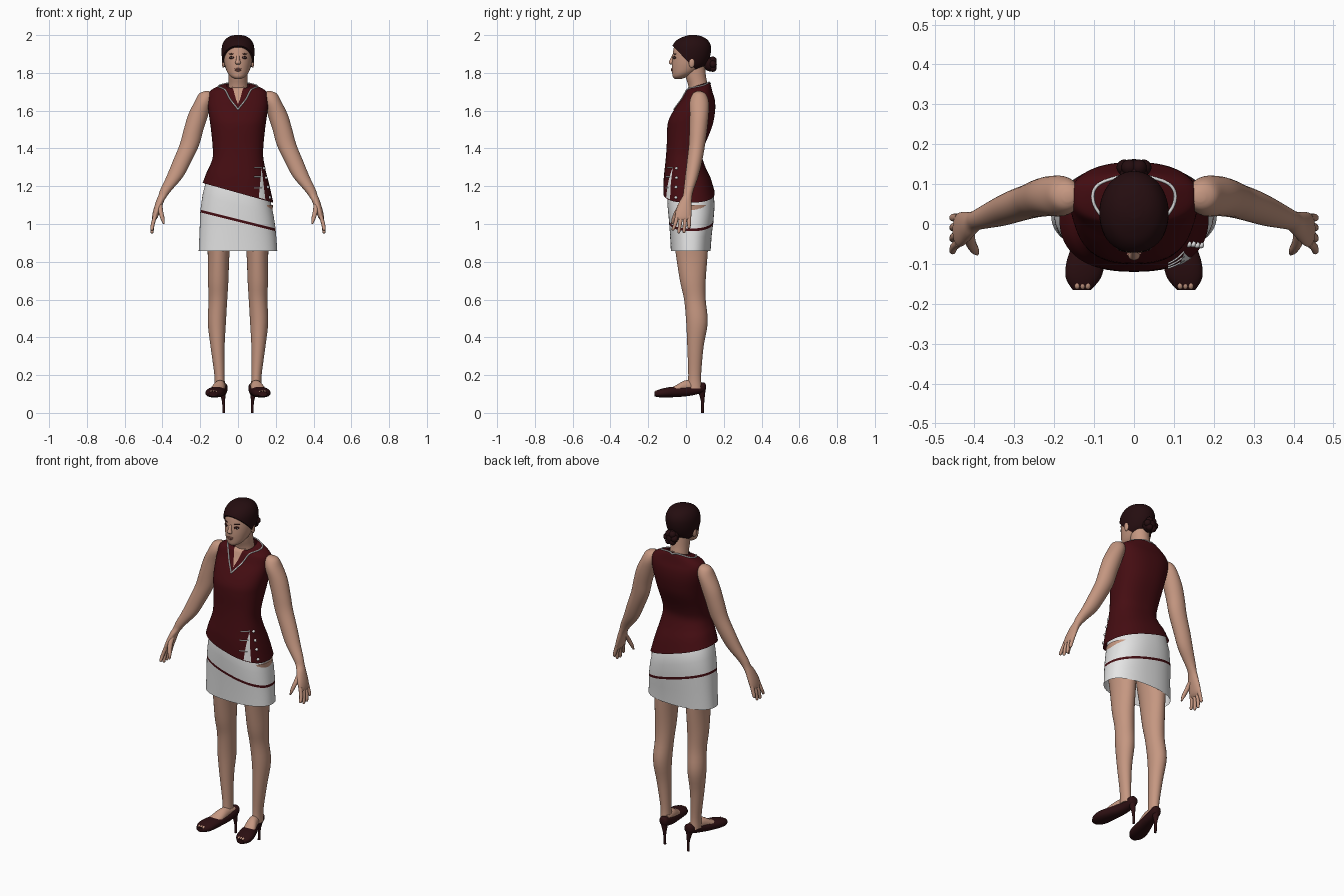
import bpy, bmesh, math
from mathutils import Vector
from mathutils.bvhtree import BVHTree

cube = bpy.data.objects.get("Cube")
if cube:
    bpy.data.objects.remove(cube, do_unlink=True)


def material(name, r, g, b):
    m = bpy.data.materials.new(name)
    m.use_nodes = True
    m.diffuse_color = (r, g, b, 1)
    m.node_tree.nodes["Principled BSDF"].inputs["Base Color"].default_value = (r, g, b, 1)
    return m


SKIN = material("skin", .56, .31, .22)
HAIR = material("dark_hair", .018, .004, .005)
MAROON = material("maroon_cloth", .06, .004, .006)
WHITE = material("white_cloth", .78, .78, .78)
SHOE = material("dark_shoe", .026, .005, .006)
LIP = material("lip", .36, .14, .11)
EYE = material("dark_eye", .03, .008, .007)


def smooth(rows, n):
    """Catmull-Rom interpolation of equal-length tuples."""
    out = []
    for i in range(len(rows) - 1):
        a, b, c, d = (rows[max(0, min(len(rows) - 1, i + k))] for k in (-1, 0, 1, 2))
        for s in range(n):
            t = s / n
            out.append(tuple(
                q + t * ((r - p) + t * ((2 * p - 5 * q + 4 * r - w) + t * (3 * (q - r) + w - p))) / 2
                for p, q, r, w in zip(a, b, c, d)))
    return out + [rows[-1]]


def finish(name, bm, *mats):
    bmesh.ops.recalc_face_normals(bm, faces=bm.faces)
    me = bpy.data.meshes.new(name)
    bm.to_mesh(me)
    bm.free()
    for m in mats:
        me.materials.append(m)
    ob = bpy.data.objects.new(name, me)
    bpy.context.scene.collection.objects.link(ob)
    return ob


def loft_mesh(rows, n=4, axis="Z", seg=32, power=2, cap=True, side=1):
    """Skin rings given as x, y, z, half sizes and optional x and y tilt."""
    rows = smooth([tuple(r) + (0,) * (7 - len(r)) for r in rows], n)
    bm = bmesh.new()
    rings = []
    for cx, cy, cz, rx, ry, tx, ty in rows:
        ring = []
        for k in range(seg):
            a = math.tau * k / seg
            c, s = math.cos(a), math.sin(a)
            u = rx * math.copysign(abs(c) ** (2 / power), c)
            v = ry * math.copysign(abs(s) ** (2 / power), s)
            p = (cx + u, cy + v, cz + tx * u + ty * v) if axis == "Z" else (cx + u, cy, cz + v)
            ring.append(bm.verts.new((p[0] * side, p[1], p[2])))
        rings.append(ring)
    for lo, hi in zip(rings, rings[1:]):
        for k in range(seg):
            j = (k + 1) % seg
            bm.faces.new((lo[k], lo[j], hi[j], hi[k]))
    if cap:
        bm.faces.new(rings[0])
        bm.faces.new(rings[-1])
    return bm


def loft(name, rows, mat, **kw):
    return finish(name, loft_mesh(rows, **kw), mat)


def depth(z, front, back, rx, *tilt):
    """Ring on the centre line from its front and back limits."""
    return (0, (front + back) / 2, z, rx, (back - front) / 2) + tilt


def ball(name, pos, size, mat, turn=0, seg=16):
    bm = bmesh.new()
    bmesh.ops.create_uvsphere(bm, u_segments=seg, v_segments=seg // 2, radius=1)
    bmesh.ops.scale(bm, vec=size, verts=bm.verts)
    ob = finish(name, bm, mat)
    ob.location = pos
    ob.rotation_euler.z = turn
    return ob


def surface(ob):
    me = ob.data
    return BVHTree.FromPolygons([v.co for v in me.vertices], [p.vertices for p in me.polygons])


DOWN, INWARD = Vector((0, 0, -1)), Vector((0, 1, 0))


def project(tree, p, way, lift=.003):
    hit = tree.ray_cast(Vector(p), way)
    if hit[0] is None:
        hit = tree.find_nearest(Vector(p))
    return hit[0] - way * lift, hit[1]


def cord(name, pts, mat, tree, way, r=.004, closed=False):
    cu = bpy.data.curves.new(name, "CURVE")
    cu.dimensions = "3D"
    cu.bevel_depth = r
    cu.bevel_resolution = 2
    sp = cu.splines.new("POLY")
    sp.points.add(len(pts) - 1)
    for q, p in zip(sp.points, pts):
        q.co = (*project(tree, p, way, .001)[0], 1)
    sp.use_cyclic_u = closed
    cu.materials.append(mat)
    bpy.context.scene.collection.objects.link(bpy.data.objects.new(name, cu))


def wedge(name, apex, left, right, mat, tree, way, n=10):
    """Thin triangular plate laid on a surface."""
    apex, left, right = Vector(apex), Vector(left), Vector(right)
    bm = bmesh.new()
    grid = [[bm.verts.new(project(tree, apex.lerp(left.lerp(right, u / n), v / n), way)[0])
             for u in range(n + 1)] for v in range(n + 1)]
    for v in range(n):
        for u in range(n):
            bm.faces.new((grid[v][u], grid[v][u + 1], grid[v + 1][u + 1], grid[v + 1][u]))
    bmesh.ops.remove_doubles(bm, verts=bm.verts, dist=1e-5)
    finish(name, bm, mat)


# Skirt with a slanted stripe
bm = loft_mesh([depth(.858, -.08, .13, .208, 0), depth(.95, -.085, .137, .203, -.1),
                depth(1.012, -.09, .145, .2, -.25), depth(1.026, -.091, .146, .199, -.25),
                depth(1.1, -.098, .152, .188, -.28), depth(1.18, -.1, .143, .17, -.28),
                depth(1.25, -.09, .11, .135, -.28)], n=1, seg=64, power=2.3, cap=False)
for f in bm.faces:
    c = f.calc_center_median()
    f.material_index = int(abs(c.z - 1.019 + .25 * c.x) < .006)
finish("skirt", bm, WHITE, MAROON)

# Sleeveless top with a slanted hem
top = loft("sleeveless_top", [
    depth(1.165, -.12, .152, .187, -.28), depth(1.24, -.118, .13, .166, -.2),
    depth(1.3, -.112, .103, .146, -.1), depth(1.36, -.106, .086, .133),
    depth(1.42, -.102, .1, .135), depth(1.5, -.1, .133, .143), depth(1.55, -.092, .147, .15),
    depth(1.61, -.06, .155, .158), depth(1.66, -.025, .152, .16), depth(1.7, -.005, .14, .152),
    depth(1.725, 0, .13, .11, 0, .2), depth(1.735, .01, .122, .062, 0, .3)],
    MAROON, seg=64, power=2.4, cap=False)
cloth = surface(top)

# Neckline piping and skin opening
half = smooth([(0, -.063, 3), (.05, -.015, 3), (.1, .05, 3), (.088, .1, 3), (0, .128, 3)], 8)
loop = half + [(-x, y, z) for x, y, z in half[-2:0:-1]]
cord("neckline_piping", loop, WHITE, cloth, DOWN, closed=True)
wedge("neck_opening", (0, -.045, 3), (-.033, .014, 3), (.033, .014, 3), SKIN, cloth, DOWN)

# Hem slit with toggles and beads
wedge("hem_slit", (.125, -1, 1.3), (.11, -1, 1.14), (.145, -1, 1.13), WHITE, cloth, INWARD)
for i, z in enumerate((1.3, 1.25, 1.19)):
    cord(f"toggle_{i}", [(.085 + .01 * k, -1, z) for k in range(5)], WHITE, cloth, INWARD, .003)
for i, (x, z) in enumerate(((.137, 1.295), (.148, 1.245), (.158, 1.195), (.168, 1.14))):
    ball(f"bead_{i}", project(cloth, (x, -1, z), INWARD)[0], (.008,) * 3, WHITE)

# Neck and head
loft("neck", [depth(1.66, .02, .12, .06), depth(1.73, .013, .115, .051),
              depth(1.78, -.002, .106, .05), depth(1.84, -.01, .1, .052)], SKIN)
skull = [depth(1.768, -.06, -.025, .016), depth(1.78, -.07, .01, .038),
         depth(1.8, -.073, .05, .055), depth(1.83, -.075, .09, .067),
         depth(1.86, -.074, .11, .074), depth(1.9, -.07, .122, .078),
         depth(1.94, -.062, .122, .075), depth(1.97, -.038, .105, .06),
         depth(1.988, 0, .075, .036), depth(1.995, .025, .045, .01)]
head = loft("head", skull, SKIN, seg=48)
face = surface(head)
loft("nose", [(0, -.066, 1.895, .007, .006), (0, -.075, 1.868, .01, .011),
              (0, -.079, 1.853, .015, .012), (0, -.073, 1.844, .01, .008)], SKIN, seg=16)


def feature(name, x, z, w, h, mat, thick=.004):
    pos, nor = project(face, (x, -1, z), INWARD, 0)
    ball(name, pos, (w, thick, h), mat, math.atan2(nor.x, -nor.y))


feature("upper_lip", 0, 1.821, .019, .004, LIP, .006)
feature("lower_lip", 0, 1.813, .016, .005, LIP, .006)
for side, tag in ((1, "left"), (-1, "right")):
    feature(tag + "_eye_liner", side * .035, 1.881, .016, .0075, EYE)
    feature(tag + "_eye_white", side * .035, 1.88, .011, .004, WHITE, .005)
    feature(tag + "_iris", side * .035, 1.88, .005, .005, EYE, .006)
    feature(tag + "_brow", side * .036, 1.901, .018, .003, EYE)
    ball(tag + "_ear", (side * .077, .03, 1.855), (.009, .016, .028), SKIN)

# Hair cap trimmed along the hairline, with a bun
bm = loft_mesh([(x, y, z + .005, rx + .009, ry + .009) for x, y, z, rx, ry in skull[2:]], seg=48)
bmesh.ops.bisect_plane(bm, geom=bm.verts[:] + bm.edges[:] + bm.faces[:], clear_inner=True,
                       plane_co=(0, -.06, 1.932), plane_no=(0, 1.03, 1))
bmesh.ops.holes_fill(bm, edges=[e for e in bm.edges if e.is_boundary], sides=0)
finish("hair_cap", bm, HAIR)
ball("hair_bun", (0, .127, 1.846), (.036, .036, .038), HAIR, seg=24)
for i in range(6):
    a = math.tau * i / 6
    ball(f"bun_curl_{i}", (.024 * math.cos(a), .142, 1.846 + .024 * math.sin(a)), (.02,) * 3, HAIR)

# Limbs and shoes, mirrored
ARM = [(.165, .068, 1.703, .012, .012), (.17, .07, 1.69, .036, .034), (.182, .07, 1.65, .046, .05),
       (.21, .07, 1.58, .053, .05), (.235, .065, 1.5, .052, .047), (.257, .058, 1.42, .052, .043),
       (.297, .045, 1.33, .049, .04), (.335, .03, 1.25, .044, .035), (.378, .015, 1.185, .032, .027),
       (.398, .008, 1.15, .024, .025), (.413, -.002, 1.12, .021, .032),
       (.43, -.012, 1.07, .019, .042), (.44, -.015, 1.035, .015, .042), (.444, -.015, 1.02, .008, .034)]
LEG = [(.1, .025, 1.1, .085, .095), (.101, .025, .98, .074, .095), (.1025, .03, .85, .058, .085),
       (.105, .036, .7, .054, .068), (.106, .047, .6, .049, .057), (.112, .058, .48, .048, .057),
       (.108, .05, .35, .037, .043), (.098, .046, .2, .027, .034), (.096, .046, .13, .028, .038)]
FOOT = [(.085, .07, .145, .022, .02), (.097, 0, .138, .03, .035),
        (.11, -.05, .124, .036, .024), (.118, -.09, .112, .035, .016)]
PUMP = [(.08, .105, .137, .01, .012), (.082, .092, .135, .026, .026), (.089, .03, .12, .032, .028),
        (.105, -.03, .113, .04, .028), (.12, -.09, .109, .048, .027),
        (.127, -.135, .104, .044, .022), (.131, -.166, .1, .022, .013)]
HEEL = [(.076, .087, 0, .007, .007), (.077, .088, .06, .008, .009), (.082, .083, .118, .02, .02)]
for side, tag in ((1, "left"), (-1, "right")):
    loft(tag + "_arm", ARM, SKIN, side=side)
    for i, (y, tip, low) in enumerate(((-.046, -.068, .965), (-.025, -.038, .95),
                                       (-.004, -.01, .952), (.016, .016, .975))):
        loft(f"{tag}_finger_{i}", [(.438, y, 1.045, .011, .011), (.451, (y + tip) / 2, 1, .01, .01),
                                   (.455, tip, low + .008, .008, .008), (.455, tip, low, .003, .003)],
             SKIN, seg=12, side=side)
    loft(tag + "_thumb", [(.415, -.015, 1.11, .015, .018), (.41, -.045, 1.07, .013, .014),
                          (.4, -.064, 1.03, .011, .011), (.393, -.074, 1.0, .004, .005)],
         SKIN, seg=12, side=side)
    loft(tag + "_leg", LEG, SKIN, side=side)
    loft(tag + "_foot", FOOT, SKIN, axis="Y", side=side)
    loft(tag + "_pump", PUMP, SHOE, axis="Y", power=2.3, side=side)
    loft(tag + "_heel", HEEL, SHOE, seg=16, side=side)
    for i in range(3):
        ball(f"{tag}_toe_{i}", (side * (.116 + .013 * i), -.152, .112), (.008, .012, .008), SKIN)

# Smooth shading with crisp cut edges
bpy.ops.object.select_all(action="DESELECT")
for ob in bpy.context.scene.objects:
    if ob.type == "MESH":
        ob.select_set(True)
        bpy.context.view_layer.objects.active = ob
bpy.ops.object.shade_smooth_by_angle(angle=math.radians(50))
